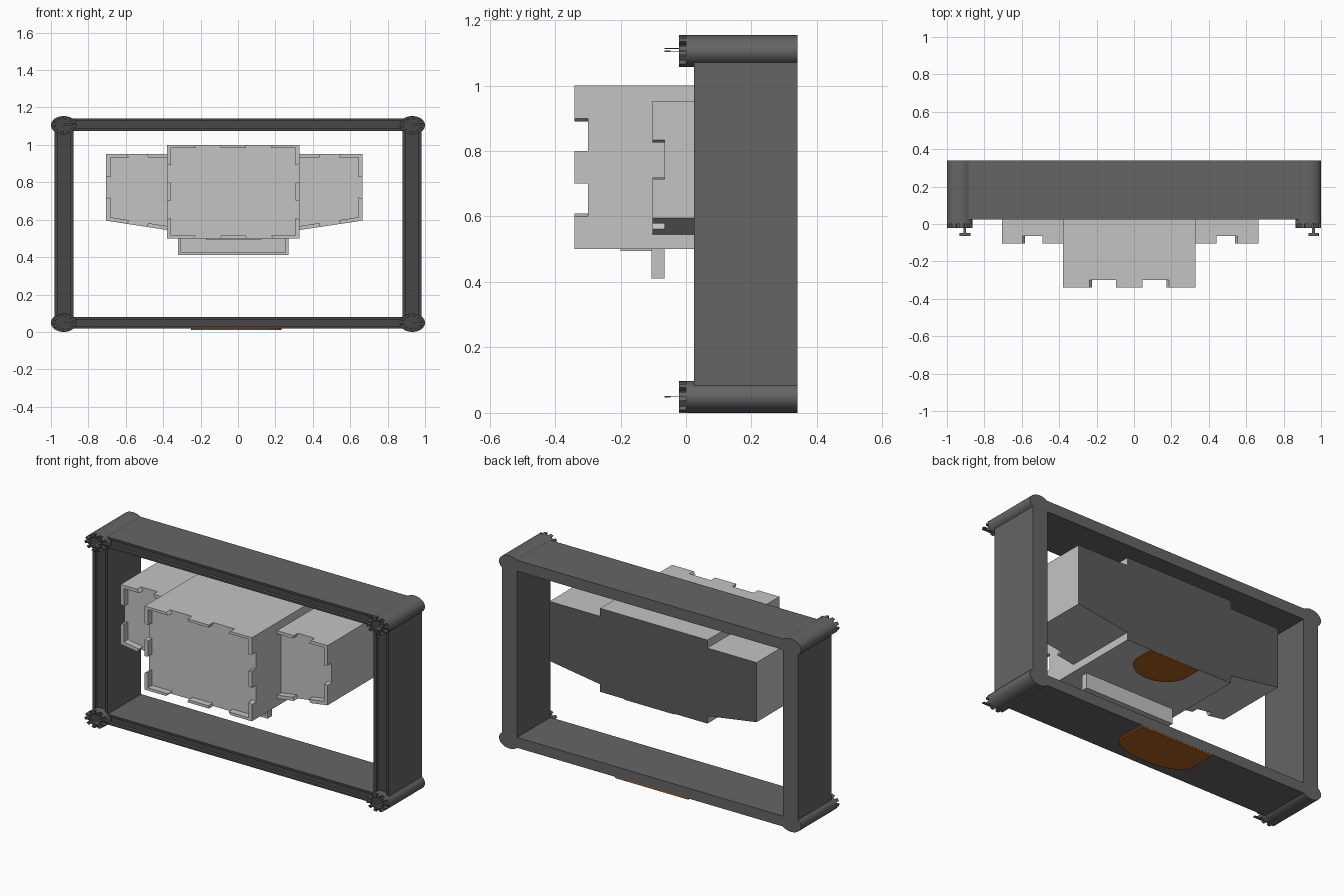
import bpy, bmesh, math
from mathutils import Vector

if "Cube" in bpy.data.objects:
    bpy.data.objects.remove(bpy.data.objects["Cube"])


def material(name, rgb):
    m = bpy.data.materials.new(name)
    m.diffuse_color = (*rgb, 1)
    m.use_nodes = True
    m.node_tree.nodes["Principled BSDF"].inputs["Base Color"].default_value = m.diffuse_color
    return m


LIGHT = material("light_grey", (0.55, 0.55, 0.55))
DARK = material("dark_grey", (0.13, 0.13, 0.13))
FRONT = material("charcoal_front", (0.062, 0.062, 0.062))
BACK = material("back_grey", (0.105, 0.105, 0.105))
BROWN = material("brown", (0.41, 0.12, 0.015))
Y_BACK = 0.34


def prism(bm, pts, lo, hi, axis="y"):
    """Extrude a polygon: (x, z) points along y, or (x, y) points along z."""
    def put(p, h):
        return bm.verts.new((p[0], h, p[1]) if axis == "y" else (p[0], p[1], h))
    a = [put(p, lo) for p in pts]
    b = [put(p, hi) for p in pts]
    bm.faces.new(a)
    bm.faces.new(b[::-1])
    n = len(pts)
    for i in range(n):
        bm.faces.new((a[i], b[i], b[(i + 1) % n], a[(i + 1) % n]))


def rect(x0, x1, z0, z1):
    return [(x0, z0), (x1, z0), (x1, z1), (x0, z1)]


def teeth(bm, outer, inner, spans, edges, y0, y1):
    """Wall segments between two loops, at the given fractions of each edge."""
    n = len(outer)
    for i in edges:
        o = [Vector(outer[i]), Vector(outer[(i + 1) % n])]
        k = [Vector(inner[i]), Vector(inner[(i + 1) % n])]
        for s, e in spans:
            prism(bm, [o[0].lerp(o[1], s), o[0].lerp(o[1], e),
                       k[0].lerp(k[1], e), k[0].lerp(k[1], s)], y0, y1)


def finish(bm, name, mats, rule=None, smooth=False):
    bmesh.ops.recalc_face_normals(bm, faces=bm.faces)
    bm.normal_update()
    for f in bm.faces:
        if rule and rule(f):
            f.material_index = 1
    me = bpy.data.meshes.new(name)
    bm.to_mesh(me)
    bm.free()
    ob = bpy.data.objects.new(name, me)
    bpy.context.collection.objects.link(ob)
    for m in mats:
        me.materials.append(m)
    if smooth:
        bpy.ops.object.select_all(action="DESELECT")
        ob.select_set(True)
        bpy.context.view_layer.objects.active = ob
        bpy.ops.object.shade_smooth_by_angle(angle=math.radians(35))
    return ob


def faces_front(f):
    return f.normal.y < -0.9


def at_back(f):
    return f.normal.y > 0.9 and f.calc_center_median().y > 0.33


# Outer frame: four bars, each with two raised lips on the front
bars = {
    "top_bar": (-0.93, 0.93, 1.075, 1.14), "bottom_bar": (-0.93, 0.93, 0.018, 0.08),
    "left_post": (-0.98, -0.88, 0.05, 1.105), "right_post": (0.88, 0.98, 0.05, 1.105),
}
for name, (x0, x1, z0, z1) in bars.items():
    bm = bmesh.new()
    prism(bm, rect(x0, x1, z0, z1), 0.04, Y_BACK)
    if "bar" in name:
        lips = [rect(x0, x1, z0, z0 + 0.013), rect(x0, x1, z1 - 0.013, z1)]
    else:
        lips = [rect(x0, x0 + 0.018, z0, z1), rect(x1 - 0.018, x1, z0, z1)]
    for lip in lips:
        prism(bm, lip, 0.025, 0.04)
    finish(bm, name, [DARK, FRONT], faces_front)


# Corner rods: oval cylinders with a toothed front rim and small pins
def oval(cx, cz, rx, rz, n=40):
    return [(cx + rx * math.cos(2 * math.pi * i / n),
             cz + rz * math.sin(2 * math.pi * i / n)) for i in range(n)]


for side, cx in (("left", -0.932), ("right", 0.932)):
    for level, cz in (("lower", 0.049), ("upper", 1.105)):
        bm = bmesh.new()
        outer = oval(cx, cz, 0.068, 0.049)
        prism(bm, outer, 0.0, Y_BACK)
        teeth(bm, outer, oval(cx, cz, 0.045, 0.032), [(0, 1)],
              [i for i in range(40) if i % 4 < 2], -0.022, 0.0)
        finish(bm, f"{level}_{side}_corner_rod", [DARK, FRONT], faces_front, True)
        bm = bmesh.new()
        for dz in ((0.0,) if level == "lower" else (0.0, 0.008)):
            prism(bm, rect(cx, cx + 0.058, cz + dz - 0.002, cz + dz + 0.002), -0.065, -0.048)
            prism(bm, rect(cx + 0.02, cx + 0.035, cz + dz - 0.001, cz + dz + 0.001), -0.05, 0.0)
        finish(bm, f"{level}_{side}_pin", [DARK])

# Central housing: box with a notched rim round the front
CX0, CX1 = -0.38, 0.33
bm = bmesh.new()
outer = rect(CX0, CX1, 0.5, 1.0)
prism(bm, outer, -0.30, Y_BACK)
teeth(bm, outer, rect(CX0 + 0.022, CX1 - 0.022, 0.516, 0.984),
      [(0, 0.2), (0.4, 0.6), (0.8, 1)], range(4), -0.34, -0.30)
finish(bm, "central_housing", [LIGHT, BACK], at_back)

# Side wings: lower edge slopes up outward, rim on the three free edges
for name, xi, s in (("left_wing", CX0, -1), ("right_wing", CX1, 1)):
    xo = xi + s * 0.335 if s > 0 else xi - 0.325
    bm = bmesh.new()
    outer = [(xi, 0.545), (xo, 0.595), (xo, 0.952), (xi, 0.952)]
    inner = [(xi, 0.566), (xo - s * 0.022, 0.613), (xo - s * 0.022, 0.933), (xi, 0.933)]
    prism(bm, outer, -0.065, Y_BACK)
    teeth(bm, outer, inner, [(0, 1 / 3), (2 / 3, 1)], range(3), -0.103, -0.065)
    finish(bm, name, [LIGHT, BACK], at_back)

# Lower lip hanging under the housing, with a U-shaped rim
bm = bmesh.new()
prism(bm, rect(-0.32, 0.27, 0.41, 0.5), -0.09, -0.066)
for r in (rect(-0.32, -0.305, 0.41, 0.5), rect(0.255, 0.27, 0.41, 0.5),
          rect(-0.305, 0.255, 0.41, 0.424)):
    prism(bm, r, -0.105, -0.09)
finish(bm, "lower_lip", [LIGHT])
bm = bmesh.new()
prism(bm, rect(-0.17, 0.125, 0.494, 0.5), -0.2, -0.09)
finish(bm, "under_plate", [LIGHT])


# Brown rounded plates under the housing and the frame
def brown_plate(name, cx, half, y_mid, bulge, z0, z1):
    bm = bmesh.new()
    pts = [(cx + half, Y_BACK - 0.001), (cx - half, Y_BACK - 0.001)]
    for i in range(17):
        a = math.pi * i / 16
        pts.append((cx - half * math.cos(a), y_mid - bulge * math.sin(a)))
    prism(bm, pts, z0, z1, "z")
    finish(bm, name, [BROWN])


brown_plate("housing_brown_plate", 0.005, 0.165, 0.24, 0.14, 0.495, 0.501)
brown_plate("frame_brown_plate", -0.01, 0.242, 0.17, 0.10, 0.01, 0.019)
